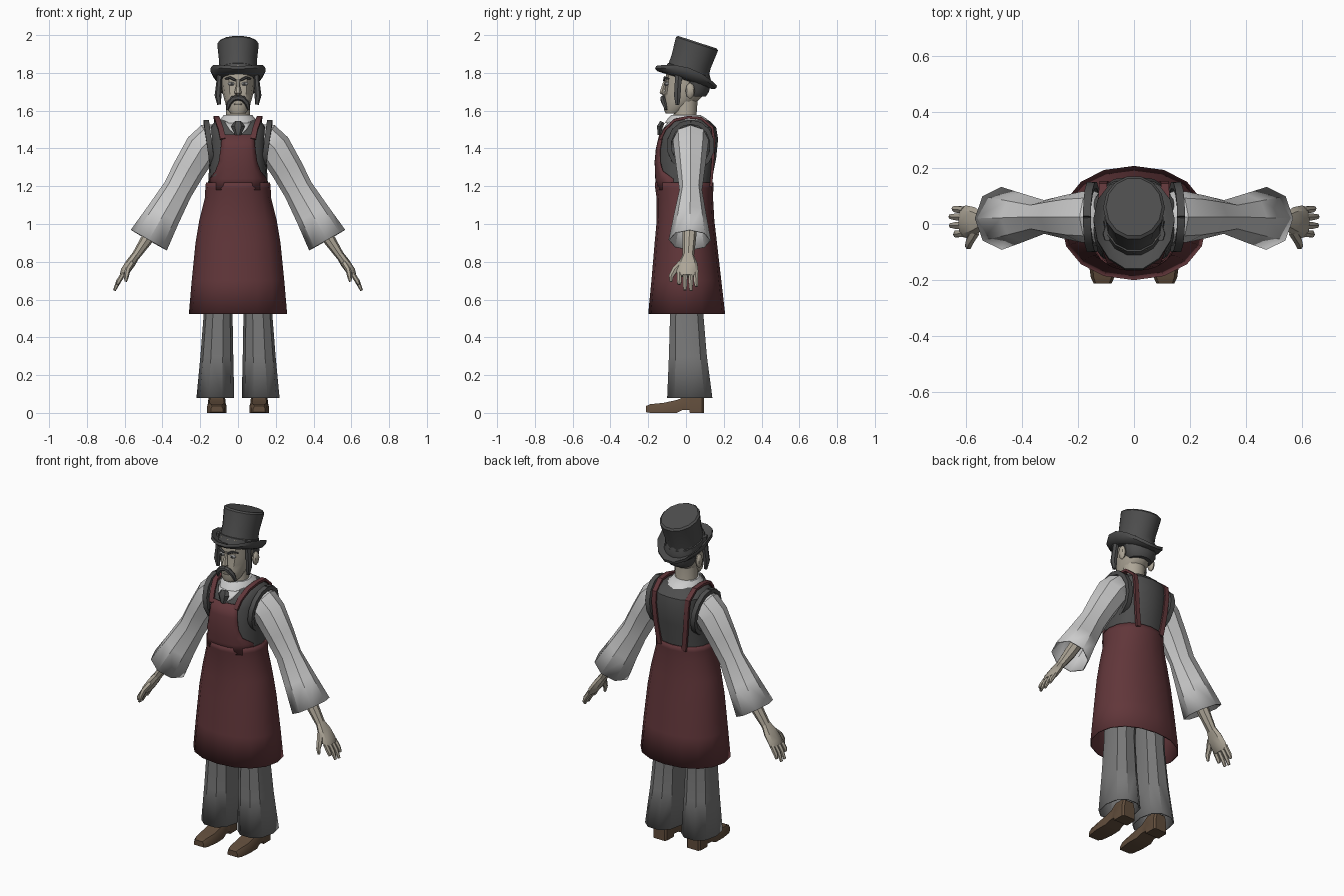
import bpy, bmesh
from math import sin, cos, pi, radians, sqrt
from mathutils import Vector as V

if "Cube" in bpy.data.objects:
    bpy.data.objects.remove(bpy.data.objects["Cube"])


def material(name, rgb):
    m = bpy.data.materials.new(name)
    m.diffuse_color = (*rgb, 1)
    m.use_nodes = True
    m.node_tree.nodes["Principled BSDF"].inputs["Base Color"].default_value = m.diffuse_color
    return m


RED = material("apron_red", (0.12, 0.037, 0.042))
DARK = material("charcoal", (0.075, 0.075, 0.075))
GREY = material("trouser_grey", (0.19, 0.19, 0.19))
WHITE = material("shirt_white", (0.68, 0.68, 0.68))
SKIN = material("skin", (0.42, 0.38, 0.31))
BROWN = material("leather", (0.12, 0.075, 0.045))


def loft(name, rings, mat, caps=True, closed=True, mirror=False, thick=0, angle=35):
    """Bridge equal-length point rows into one object."""
    bm = bmesh.new()
    rows = [[bm.verts.new(p) for p in r] for r in rings]
    n = len(rows[0])
    for a, b in zip(rows, rows[1:]):
        for i in range(n if closed else n - 1):
            j = (i + 1) % n
            bm.faces.new((a[i], a[j], b[j], b[i]))
    if caps and closed:
        bm.faces.new(rows[0])
        bm.faces.new(rows[-1])
    bmesh.ops.recalc_face_normals(bm, faces=bm.faces)
    me = bpy.data.meshes.new(name)
    bm.to_mesh(me)
    bm.free()
    ob = bpy.data.objects.new(name, me)
    bpy.context.collection.objects.link(ob)
    me.materials.append(mat)
    bpy.ops.object.select_all(action='DESELECT')
    ob.select_set(True)
    bpy.context.view_layer.objects.active = ob
    bpy.ops.object.shade_smooth_by_angle(angle=radians(angle))
    if thick:
        ob.modifiers.new("Solidify", 'SOLIDIFY').thickness = thick
    if mirror:
        ob.modifiers.new("Mirror", 'MIRROR')
    return ob


def spow(v, e):
    return abs(v) ** e * (1 if v >= 0 else -1)


def ring(z, rx, yf, yb, cx=0, n=12, p=2.0):
    """Horizontal superellipse spanning yf..yb."""
    cy, ry = (yf + yb) / 2, (yb - yf) / 2
    return [(cx + rx * spow(cos(2 * pi * i / n), 2 / p),
             cy + ry * spow(sin(2 * pi * i / n), 2 / p), z) for i in range(n)]


def tube(name, path, radii, mat, ref=(0, 1, 0), n=8, **kw):
    """Sweep an ellipse: radii (across, along ref) at each path point."""
    pts = [V(p) for p in path]
    rings = []
    for k, p in enumerate(pts):
        t = (pts[min(k + 1, len(pts) - 1)] - pts[max(k - 1, 0)]).normalized()
        b = V(ref) - t * t.dot(V(ref))
        b.normalize()
        a = b.cross(t)
        ra, rb = radii[k] if isinstance(radii, list) else radii
        s, off = (sqrt(2), pi / 4) if n == 4 else (1, 0)
        rings.append([p + a * ra * s * cos(off + 2 * pi * i / n)
                      + b * rb * s * sin(off + 2 * pi * i / n) for i in range(n)])
    return loft(name, rings, mat, **kw)


def ball(name, loc, size, mat, mirror=True):
    rings = [[(loc[0] + size[0] * sin(a) * cos(2 * pi * i / 8),
               loc[1] + size[1] * sin(a) * sin(2 * pi * i / 8),
               loc[2] + size[2] * cos(a)) for i in range(8)]
             for a in (0.15, 0.8, pi / 2, pi - 0.8, pi - 0.15)]
    return loft(name, rings, mat, mirror=mirror)


# Torso: vest, with a helper giving its surface depth
TORSO = [(1.15, .16, -.14, .13), (1.22, .158, -.15, .135), (1.35, .15, -.155, .16),
         (1.45, .15, -.14, .17), (1.51, .15, -.115, .16), (1.545, .12, -.085, .125),
         (1.56, .07, -.06, .08)]
P = 2.5
loft("vest", [ring(*r, n=16, p=P) for r in TORSO], DARK)


def torso_y(x, z, side):
    for a, b in zip(TORSO, TORSO[1:]):
        if a[0] <= z <= b[0]:
            t = (z - a[0]) / (b[0] - a[0])
            _, rx, yf, yb = [u + (v - u) * t for u, v in zip(a, b)]
            k = max(0, 1 - min(1, abs(x) / rx) ** P) ** (1 / P)
            return (yf + yb) / 2 + side * k * (yb - yf) / 2


def patch(name, rows, off, mat):
    """Front panel that hugs the torso; rows are (z, half width)."""
    grid = [[(w * (i / 4 - 1), torso_y(w * (i / 4 - 1), z, -1) - off, z)
             for i in range(9)] for z, w in rows]
    return loft(name, grid, mat, closed=False, thick=.006)


# Apron: skirt, bib and straps
SKIRT = [(.525, .26, -.2, .207), (.7, .245, -.183, .187), (.9, .225, -.166, .164),
         (1.02, .205, -.155, .15), (1.14, .175, -.156, .143), (1.19, .173, -.163, .145),
         (1.22, .17, -.165, .146)]
loft("apron_skirt", [ring(*r, n=16, p=2.15) for r in SKIRT], RED, caps=False, thick=.008)
patch("apron_bib", [(1.18, .155), (1.24, .152), (1.28, .12), (1.33, .102),
                    (1.4, .092), (1.475, .085)], .012, RED)
strap = [(x, torso_y(x, z, -1) - .01, z) for x, z in ((.08, 1.45), (.09, 1.5))]
strap += [(.108, -.06, 1.55), (.115, .01, 1.565), (.114, .08, 1.56)]
strap += [(x, torso_y(x, z, 1) + .009, z)
          for x, z in ((.11, 1.51), (.108, 1.45), (.1, 1.35), (.09, 1.27), (.08, 1.2))]
tube("apron_strap", strap, (.007, .014), RED, ref=(1, 0, 0), n=4, mirror=True)

# Shirt: collar, front, sleeves; vest armhole rims; cravat
loft("collar", [ring(1.535, .105, -.112, .135), ring(1.56, .09, -.095, .105),
                ring(1.578, .074, -.078, .075)], WHITE)
patch("shirt_front", [(1.47, .01), (1.5, .045), (1.54, .07)], .006, WHITE)
tube("cravat", [(0, -.125, 1.54), (0, -.138, 1.515), (0, -.142, 1.47)],
     [(.022, .015), (.036, .018), (.015, .01)], DARK, n=6)
tube("sleeve", [(.11, .025, 1.45), (.15, .025, 1.445), (.19, .025, 1.405), (.26, .025, 1.29),
                (.32, .025, 1.18), (.395, .022, 1.05), (.472, .02, .915)],
     [(.08, .08), (.09, .095), (.092, .09), (.085, .075), (.08, .06), (.093, .086),
      (.11, .112)], WHITE, caps=False, thick=.006, mirror=True)
rim = [(.15 + .018 * cos(2 * pi * i / 14), .025 + .115 * sin(2 * pi * i / 14),
        1.415 + .125 * cos(2 * pi * i / 14)) for i in range(15)]
tube("armhole_rim", rim, (.012, .014), DARK, ref=(1, 0, 0), n=4, mirror=True)

# Forearms and hands
tube("forearm", [(.40, .02, 1.05), (.475, .018, .93), (.545, .012, .825)],
     [(.036, .04), (.034, .036), (.022, .03)], SKIN, mirror=True)
tube("palm", [(.54, .012, .835), (.567, .01, .795), (.598, .008, .75), (.612, .008, .725)],
     [(.022, .03), (.026, .05), (.024, .058), (.016, .054)], SKIN, mirror=True)
for i, (y, drop) in enumerate(((-.034, .68), (-.005, .65), (.024, .647), (.05, .67))):
    x = .655 - (drop - .647) * .5
    tube(f"finger_{i + 1}", [(.605, y, .74), (.633, y * 1.05, .695), (x, y * 1.1, drop)],
         [(.013, .014), (.013, .0135), (.007, .009)], SKIN, n=6, mirror=True)
tube("thumb", [(.565, -.025, .79), (.585, -.06, .755), (.59, -.078, .725), (.595, -.08, .695)],
     [(.016, .02), (.015, .018), (.013, .014), (.007, .008)], SKIN, n=6, mirror=True)

# Trousers and shoes
loft("trouser_leg", [ring(.08, .1, -.105, .145, .12, 10, 2.3),
                     ring(.3, .087, -.095, .115, .112, 10, 2.3),
                     ring(.53, .076, -.088, .095, .105, 10, 2.3),
                     ring(.8, .083, -.09, .1, .09, 10, 2.3),
                     ring(1.1, .085, -.1, .1, .08, 10, 2.3)],
     GREY, caps=False, thick=.008, mirror=True)


def shoe_section(y, w, zb, zt):
    c = .112
    return [(c - w, y, zb), (c + w, y, zb), (c + w, y, zb + (zt - zb) * .6),
            (c + w * .75, y, zt), (c - w * .75, y, zt), (c - w, y, zb + (zt - zb) * .6)]


loft("shoe", [shoe_section(*s) for s in (
    (-.212, .032, .004, .036), (-.19, .042, 0, .046), (-.12, .052, 0, .053),
    (-.05, .05, 0, .068), (-.02, .046, .014, .08), (.018, .045, .016, .11),
    (.02, .046, 0, .11), (.085, .045, 0, .11), (.096, .036, 0, .1))], BROWN, mirror=True)

# Head and neck
loft("neck", [ring(1.5, .075, -.075, .075), ring(1.58, .064, -.065, .056),
              ring(1.7, .066, -.06, .065)], SKIN)
loft("head", [ring(*r, n=12, p=2.2) for r in (
    (1.585, .038, -.108, -.04), (1.605, .055, -.117, .0), (1.65, .07, -.116, .06),
    (1.69, .081, -.114, .1), (1.74, .088, -.108, .118), (1.84, .09, -.104, .11))], SKIN)
loft("hair", [ring(*r) for r in (
    (1.675, .07, -.01, .105), (1.7, .09, -.015, .122), (1.76, .098, -.04, .132),
    (1.81, .1, -.09, .12))], DARK)
tube("sideburn", [(.095, -.035, 1.83), (.1, -.042, 1.75), (.106, -.046, 1.68),
                  (.1, -.045, 1.632)],
     [(.015, .028), (.015, .02), (.018, .02), (.01, .012)], DARK, n=6, mirror=True)
ball("ear", (.102, .022, 1.705), (.018, .025, .042), SKIN)

# Face
tube("nose", [(0, -.108, 1.765), (0, -.118, 1.73), (0, -.128, 1.695), (0, -.112, 1.682)],
     [(.008, .008), (.011, .012), (.019, .014), (.013, .008)], SKIN, n=6)
ball("eye", (.036, -.1, 1.742), (.019, .012, .01), WHITE)
ball("pupil", (.035, -.109, 1.742), (.007, .005, .008), DARK)
tube("eyebrow", [(.012, -.116, 1.76), (.04, -.112, 1.775), (.068, -.092, 1.768)],
     [(.006, .006), (.008, .007), (.004, .005)], DARK, n=6, mirror=True)
tube("moustache", [(0, -.12, 1.668), (.025, -.124, 1.664), (.048, -.116, 1.64),
                   (.058, -.105, 1.605)],
     [(.013, .014), (.016, .014), (.014, .013), (.007, .007)], DARK, n=6, mirror=True)
ball("lower_lip", (0, -.113, 1.635), (.022, .008, .007), SKIN, mirror=False)


# Top hat: tilted back, brim curled up at the sides
def hat_ring(z, rx, ry, curl=0):
    return [(rx * cos(2 * pi * i / 14), ry * sin(2 * pi * i / 14),
             z + curl * cos(2 * pi * i / 14) ** 2) for i in range(14)]


hat = [
    loft("hat_crown", [hat_ring(*r) for r in (
        (-.01, .104, .116), (.09, .1, .112), (.188, .11, .12), (.197, .1, .11))], DARK),
    loft("hat_band", [hat_ring(*r) for r in (
        (0, .11, .122), (.042, .107, .119), (.046, .1, .112))], DARK),
    loft("hat_brim", [hat_ring(*r) for r in (
        (-.014, .09, .1, 0), (-.016, .125, .155, .018), (-.008, .145, .174, .042),
        (.008, .145, .174, .046), (.006, .125, .155, .024), (.004, .09, .1, .0))], DARK)]
for ob in hat:
    ob.location = (0, 0, 1.775)
    ob.rotation_euler.x = radians(-18)
